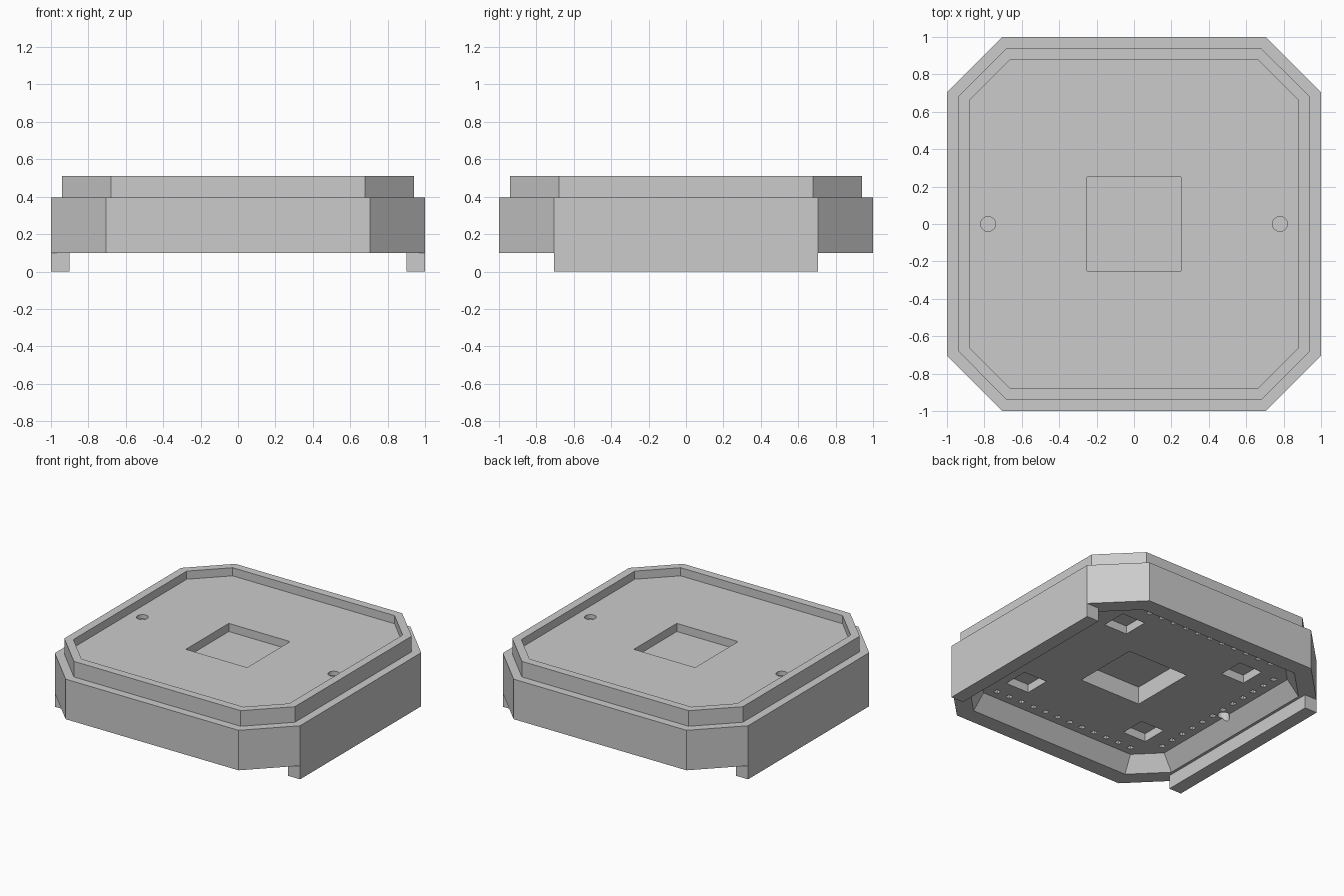
import bpy, bmesh, math
from mathutils import Matrix

if "Cube" in bpy.data.objects:
    bpy.data.objects.remove(bpy.data.objects["Cube"])

grey = bpy.data.materials.new("plain grey")
grey.diffuse_color = (0.6, 0.6, 0.6, 1)
grey.use_nodes = True
grey.node_tree.nodes["Principled BSDF"].inputs["Base Color"].default_value = grey.diffuse_color


def make_object(name, bm):
    bmesh.ops.recalc_face_normals(bm, faces=bm.faces)
    mesh = bpy.data.meshes.new(name)
    bm.to_mesh(mesh)
    bm.free()
    mesh.materials.append(grey)
    ob = bpy.data.objects.new(name, mesh)
    bpy.context.collection.objects.link(ob)
    return ob


def box(bm, x, y, sx, sy, z0, z1):
    m = Matrix.Translation((x, y, (z0 + z1) / 2)) @ Matrix.Diagonal((sx, sy, z1 - z0, 1))
    bmesh.ops.create_cube(bm, size=1, matrix=m)


def cylinder(bm, x, y, r, z0, z1):
    bmesh.ops.create_cone(bm, cap_ends=True, segments=16, radius1=r, radius2=r,
                          depth=z1 - z0, matrix=Matrix.Translation((x, y, (z0 + z1) / 2)))


# Body: chamfered-square rings (half width, corner start, height) joined in order
rings = [(.80, .64, .21), (.88, .66, .10), (1, .705, .10), (1, .705, .395),
         (.94, .68, .395), (.94, .68, .51), (.88, .66, .51), (.88, .66, .45)]
bm = bmesh.new()
loops = []
for h, c, z in rings:
    pts = [(h, -c), (h, c), (c, h), (-c, h), (-h, c), (-h, -c), (-c, -h), (c, -h)]
    loops.append([bm.verts.new((x, y, z)) for x, y in pts])
for a, b in zip(loops, loops[1:]):
    for i in range(8):
        j = (i + 1) % 8
        bm.faces.new((a[i], a[j], b[j], b[i]))
bm.faces.new(loops[0])
bm.faces.new(loops[-1])
body = make_object("body", bm)

# Cutters: centre windows, corner pockets, locating holes and contact holes
bm = bmesh.new()
box(bm, 0, 0, .5, .5, .39, .6)
box(bm, 0, 0, .5, .5, .12, .34)
for sx in (-1, 1):
    cylinder(bm, sx * .78, 0, .04, .42, .6)
    cylinder(bm, sx * .78, 0, .04, .05, .30)
    for sy in (-1, 1):
        box(bm, sx * .51, sy * .51, .19, .19, .15, .27)
    for i in range(12):
        t = -.58 + i * 1.16 / 11
        box(bm, t, sx * .73, .035, .035, .17, .24)
        box(bm, sx * .73, t, .035, .035, .17, .24)
cutter = make_object("pocket_cutter", bm)
cutter.hide_render = True

mod = body.modifiers.new("pockets", 'BOOLEAN')
mod.operation = 'DIFFERENCE'
mod.solver = 'EXACT'
mod.object = cutter
bpy.context.view_layer.objects.active = body
bpy.ops.object.modifier_apply(modifier=mod.name)
bpy.data.objects.remove(cutter)

# Side feet
for name, s in (("left_foot", -1), ("right_foot", 1)):
    bm = bmesh.new()
    box(bm, s * .95, 0, .1, 1.41, 0, .10)
    make_object(name, bm)
